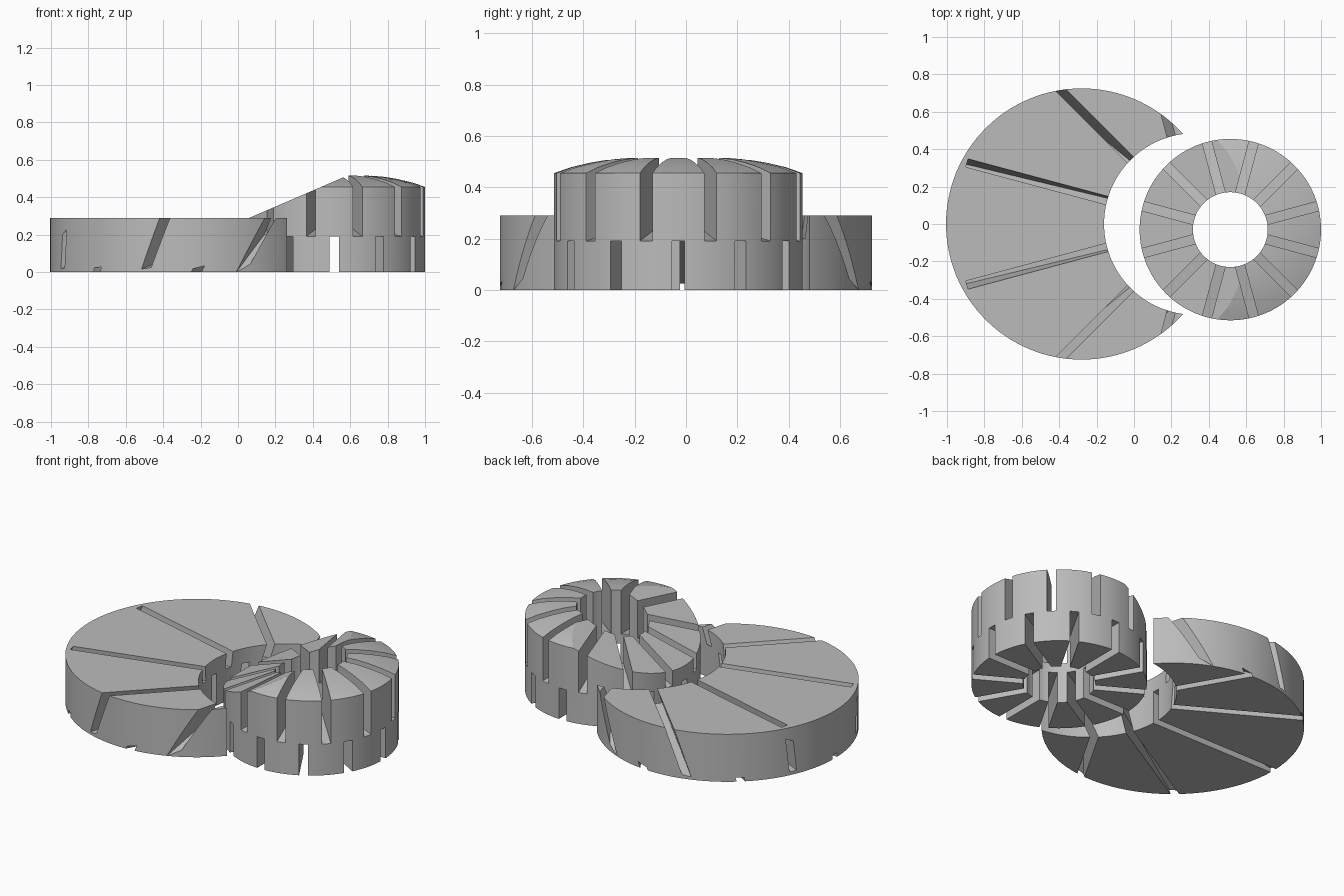
import bpy, bmesh, math
from mathutils import Matrix

cube = bpy.data.objects.get("Cube")
if cube:
    bpy.data.objects.remove(cube)

SEG = 128
BASE_H = 0.29          # height of the crescent
TILT = 0.45            # lean of the crescent slots
GEAR = (0.515, -0.03)  # ring centre
SOCKET_X = 0.325       # centre of the crescent's hollow
R = 0.485              # ring radius, also the hollow's radius
DISC_X, DISC_R = -0.28, 0.725

grey = bpy.data.materials.new("plain_grey")
grey.use_nodes = True
grey.diffuse_color = (0.5, 0.5, 0.5, 1)
grey.node_tree.nodes["Principled BSDF"].inputs["Base Color"].default_value = (0.5, 0.5, 0.5, 1)


def make(name, bm):
    bmesh.ops.recalc_face_normals(bm, faces=bm.faces)
    mesh = bpy.data.meshes.new(name)
    bm.to_mesh(mesh)
    bm.free()
    mesh.materials.append(grey)
    ob = bpy.data.objects.new(name, mesh)
    bpy.context.scene.collection.objects.link(ob)
    return ob


def cylinder(name, x, y, r, z0, z1):
    bm = bmesh.new()
    bmesh.ops.create_cone(bm, cap_ends=True, segments=SEG, radius1=r, radius2=r, depth=z1 - z0,
                          matrix=Matrix.Translation((x, y, (z0 + z1) / 2)))
    return make(name, bm)


def add_slot(bm, centre, angle, width, near, far, end_z, lean=0):
    """Radial wedge: near and far are (radius, slot floor height)."""
    c, s = math.cos(angle), math.sin(angle)
    rings = []
    for r, floor in (near, far):
        ring = []
        for side, z in ((-1, floor), (1, floor), (1, end_z), (-1, end_z)):
            w = side * width / 2
            ring.append(bm.verts.new((centre[0] + r * c - w * s + lean * (z - BASE_H),
                                      centre[1] + r * s + w * c, z)))
        rings.append(ring)
    a, b = rings
    bm.faces.new(a)
    bm.faces.new(b)
    for i in range(4):
        j = (i + 1) % 4
        bm.faces.new((a[i], a[j], b[j], b[i]))


def cut(ob, *cutters):
    for cutter in cutters:
        cutter.hide_render = True
        mod = ob.modifiers.new("cut", 'BOOLEAN')
        mod.operation = 'DIFFERENCE'
        mod.solver = 'EXACT'
        mod.object = cutter
    bpy.context.view_layer.update()
    dg = bpy.context.evaluated_depsgraph_get()
    mesh = bpy.data.meshes.new_from_object(ob.evaluated_get(dg))
    ob.modifiers.clear()
    ob.data = mesh
    for cutter in cutters:
        bpy.data.objects.remove(cutter)


def crescent_slots(name, degrees, outer_z, end_z):
    bm = bmesh.new()
    d = SOCKET_X - TILT * (BASE_H - outer_z) - DISC_X
    for deg in degrees:
        a = math.radians(deg)
        # distance along the slot to the outer wall
        reach = -d * math.cos(a) + math.sqrt(DISC_R ** 2 - (d * math.sin(a)) ** 2)
        slope = (outer_z - 0.19) / (reach - R)
        near, far = 0.34, reach + 0.08
        add_slot(bm, (SOCKET_X, 0), a, 0.045, (near, 0.19 + slope * (near - R)),
                 (far, 0.19 + slope * (far - R)), end_z, TILT)
    return make(name, bm)


# Crescent: disc with a round hollow and leaning radial slots
crescent = cylinder("crescent_base", DISC_X, 0, DISC_R, 0, BASE_H)
cut(crescent,
    cylinder("hollow_cutter", SOCKET_X, 0, R, -0.2, 0.6),
    crescent_slots("upper_crescent_cutter", range(105, 256, 30), 0.02, 0.6),
    crescent_slots("lower_crescent_cutter", range(120, 241, 30), 0.025, -0.15))

# Toothed ring: revolved profile with a gently domed top
bm = bmesh.new()
profile = [(0.2, 0), (R, 0), (R, 0.455), (0.42, 0.478), (0.34, 0.497), (0.27, 0.509), (0.2, 0.515)]
loops = []
for r, z in profile:
    loops.append([bm.verts.new((GEAR[0] + r * math.cos(math.tau * i / SEG),
                                GEAR[1] + r * math.sin(math.tau * i / SEG), z)) for i in range(SEG)])
for k, lower in enumerate(loops):
    upper = loops[(k + 1) % len(loops)]
    for i in range(SEG):
        j = (i + 1) % SEG
        bm.faces.new((lower[i], lower[j], upper[j], upper[i]))
ring = make("toothed_ring", bm)

# Sloping cut across the side of the ring that faces the crescent
bm = bmesh.new()
wedge = [(-0.2, 0.178), (0.8, 0.608), (0.8, 0.9), (-0.2, 0.9)]
front = [bm.verts.new((x, -0.8, z)) for x, z in wedge]
back = [bm.verts.new((x, 0.8, z)) for x, z in wedge]
bm.faces.new(front)
bm.faces.new(back)
for i in range(4):
    j = (i + 1) % 4
    bm.faces.new((front[i], front[j], back[j], back[i]))
slope_cutter = make("slope_cutter", bm)

# Twelve upper slots, and twelve lower slots set half a step round
upper, lower = bmesh.new(), bmesh.new()
for i in range(12):
    a = math.radians(30 * i)
    add_slot(upper, GEAR, a + math.pi / 12, 0.05, (0.12, 0.265), (0.6, 0.167), 0.7)
    add_slot(lower, GEAR, a, 0.05, (0.12, 0.19), (0.6, 0.19), -0.1)
cut(ring, slope_cutter, make("upper_ring_cutter", upper), make("lower_ring_cutter", lower))

# Smooth round walls, keep slot edges sharp
bpy.ops.object.select_all(action='DESELECT')
for ob in (crescent, ring):
    ob.select_set(True)
    bpy.context.view_layer.objects.active = ob
bpy.ops.object.shade_smooth_by_angle(angle=math.radians(20))
